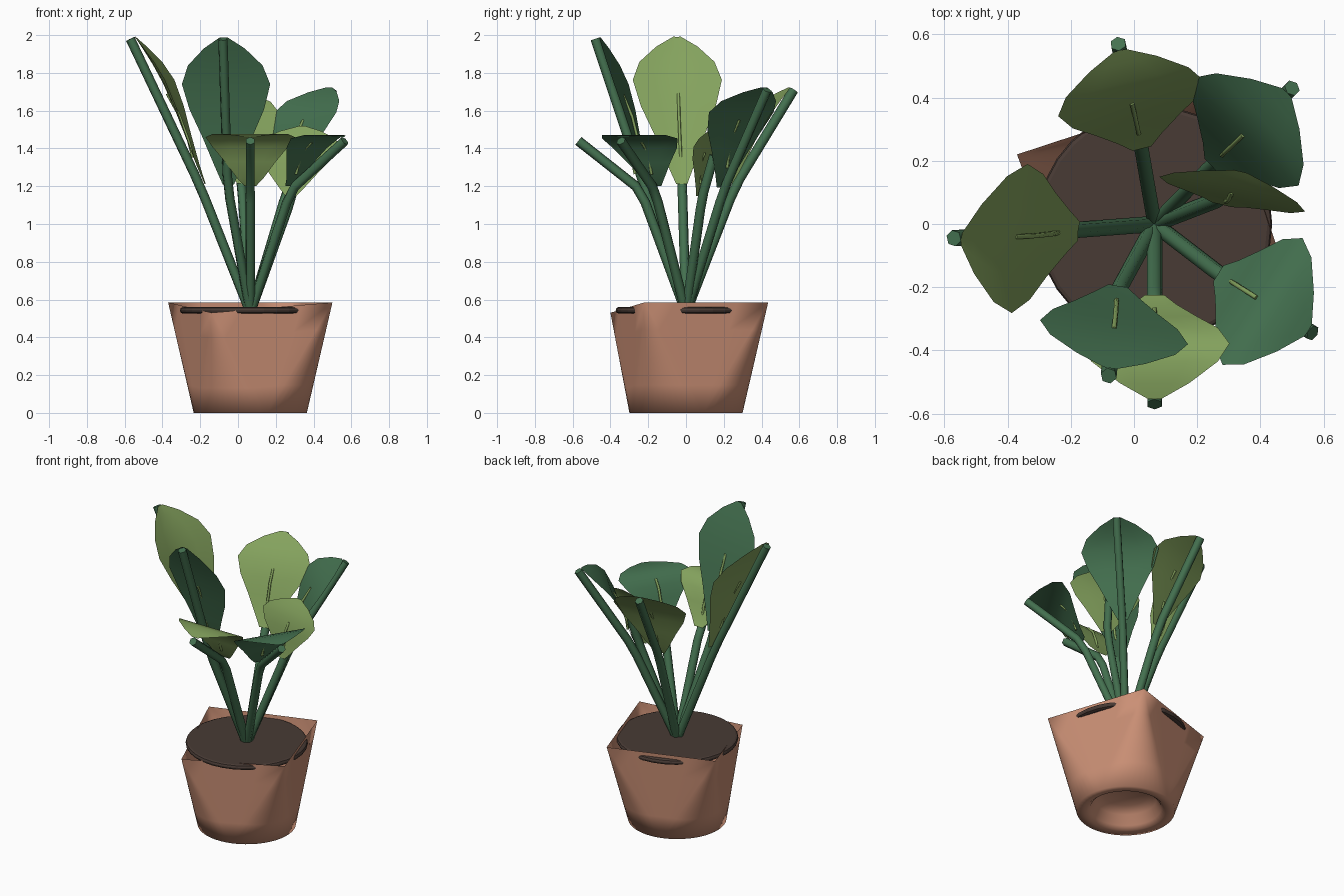
import bpy, math
from mathutils import Vector

cube = bpy.data.objects.get("Cube")
if cube:
    bpy.data.objects.remove(cube)


def material(name, rgb):
    m = bpy.data.materials.new(name)
    m.use_nodes = True
    m.diffuse_color = (*rgb, 1)
    bsdf = next(n for n in m.node_tree.nodes if n.type == 'BSDF_PRINCIPLED')
    bsdf.inputs["Base Color"].default_value = (*rgb, 1)
    return m


TERRACOTTA = material("terracotta", (0.60, 0.28, 0.18))
SOIL = material("dark soil", (0.065, 0.043, 0.035))
DARK = material("dark green", (0.058, 0.165, 0.08))
LIGHT = material("light green", (0.23, 0.36, 0.11))

CENTRE = Vector((0.065, 0, 0))


def mesh_object(name, verts, faces, mat):
    me = bpy.data.meshes.new(name)
    me.from_pydata(verts, [], faces)
    me.validate()
    me.materials.append(mat)
    me.polygons.foreach_set("use_smooth", [True] * len(me.polygons))
    ob = bpy.data.objects.new(name, me)
    bpy.context.collection.objects.link(ob)
    return ob


def grid_faces(rows, cols, wrap=False):
    span = cols if wrap else cols - 1
    return [(r * cols + c, r * cols + (c + 1) % cols,
             (r + 1) * cols + (c + 1) % cols, (r + 1) * cols + c)
            for r in range(rows - 1) for c in range(span)]


def tube(name, points, radius, mat):
    """Six-sided tube along a path, with closed ends."""
    verts = []
    for i, p in enumerate(points):
        d = (points[min(i + 1, len(points) - 1)] - points[max(i - 1, 0)]).normalized()
        a = d.cross(Vector((0.31, 0.95, 0))).normalized()
        b = d.cross(a)
        for k in range(6):
            t = k * math.tau / 6
            verts.append(p + radius * (a * math.cos(t) + b * math.sin(t)))
    faces = grid_faces(len(points), 6, True)
    faces += [tuple(range(5, -1, -1)), tuple(range(len(verts) - 6, len(verts)))]
    ob = mesh_object(name, verts, faces, mat)
    for f in ob.data.polygons[-2:]:
        f.use_smooth = False


# Pot: each quarter of the round foot fans up to one corner of a turned square
# rim, with a flat triangle between quarters; one corner sags
corners = [Vector(p) for p in ((0.435, -0.22, 0.585), (0.22, 0.435, 0.585),
                               (-0.435, 0.22, 0.585), (-0.205, -0.40, 0.53))]
STEPS = 12
foot, rim = [], []
for k, corner in enumerate(corners):
    middle = math.atan2(-0.22, 0.435) + k * math.pi / 2
    for i in range(STEPS + 1):
        ang = middle + (i / STEPS - 0.5) * math.pi / 2
        foot.append(Vector((0.3 * math.cos(ang), 0.3 * math.sin(ang), 0)))
        rim.append(corner)
    # Points across the flat triangle, rising from one shared foot point
    for u in (0.25, 0.5, 0.75):
        foot.append(foot[-1].copy())
        rim.append(corner.lerp(corners[(k + 1) % 4], u))
count = len(foot)
verts = []
for scale, z in ((0, 0.12), (0.45, 0.115), (0.62, 0.08), (0.72, 0.02), (0.8, 0)):
    verts += [CENTRE + p * scale + Vector((0, 0, z)) for p in foot]
for t in (0, 0.25, 0.5, 0.75, 1):
    verts += [CENTRE + a.lerp(b, t) for a, b in zip(foot, rim)]
pot = mesh_object("pot", verts, grid_faces(10, count, True), TERRACOTTA)
weld = pot.modifiers.new("weld", 'WELD')
weld.merge_threshold = 0.0005

# Soil disc with a rounded edge, slightly wider than the flat sides of the pot
bpy.ops.mesh.primitive_cylinder_add(vertices=32, radius=0.372, depth=0.034,
                                    location=CENTRE + Vector((0, 0, 0.543)))
soil = bpy.context.object
soil.name = "soil"
soil.data.materials.append(SOIL)
edge = soil.modifiers.new("rounded edge", 'BEVEL')
edge.width = 0.015
edge.segments = 2

# Blade outline: position along the blade and half width
OUTLINE = ((0, 0.03), (0.12, 0.07), (0.32, 0.135), (0.5, 0.2),
           (0.67, 0.237), (0.8, 0.2), (0.92, 0.11), (1, 0.02))
COLUMNS = (-1, -0.5, 0, 0.5, 1)


def leaf(name, base, tip, mat, bow, cup, side=None, stalk_end=1):
    base, tip = Vector(base), Vector(tip)
    along = tip - base
    side = Vector(side or Vector((0, 0, 1)).cross(along)).normalized()
    normal = side.cross(along).normalized()
    inward = CENTRE - tip
    inward.z = 0
    if normal.dot(inward) < 0:
        normal.negate()

    def spine(t):
        lift = 0.026 + bow * math.sin(math.pi * t ** 1.5)
        return base + along * t + normal * lift

    # Stalk with a gentle bend where the blade begins
    root = CENTRE + Vector((0, 0, 0.53))
    path = [root, root.lerp(base, 0.9), base.lerp(tip, 0.08), base.lerp(tip, stalk_end)]
    tube(name + "_stalk", path, 0.026, DARK)

    # Blade arched away from the stalk, its edges turned inward
    verts = [spine(t) + side * (u * w) + normal * cup * (abs(u) * w / 0.237) ** 1.3
             for t, w in OUTLINE for u in COLUMNS]
    mesh_object(name + "_blade", verts, grid_faces(len(OUTLINE), len(COLUMNS)), mat)

    # Thin vein on the inner face
    vein = [spine(t) + normal * h
            for t, h in ((0.18, -0.004), (0.28, 0.008), (0.45, 0.01), (0.6, -0.004))]
    tube(name + "_vein", vein, 0.008, LIGHT)


leaf("left_tall_leaf", (-0.2, -0.02, 1.2), (-0.57, -0.045, 1.98), LIGHT, 0.03, 0.04,
     (0.05, 0.47, 0))
leaf("front_tall_leaf", (-0.055, -0.22, 1.2), (-0.08, -0.48, 1.98), DARK, 0.025, 0.005,
     (0.49, -0.08, 0))
leaf("back_leaf", (0.02, 0.26, 1.2), (-0.05, 0.57, 1.71), LIGHT, 0.055, 0.005,
     (0.45, 0.11, 0))
leaf("back_corner_leaf", (0.26, 0.2, 1.18), (0.5, 0.43, 1.71), DARK, 0.075, 0.005)
leaf("upright_leaf", (0.285, 0.085, 1.14), (0.345, 0.19, 1.51), LIGHT, 0.03, 0.01,
     (0.46, -0.11, 0), 0.6)
leaf("front_corner_leaf", (0.28, -0.165, 1.18), (0.565, -0.345, 1.44), DARK, 0.1, 0)
leaf("front_low_leaf", (0.065, -0.24, 1.18), (0.065, -0.57, 1.44), LIGHT, 0.11, 0)
